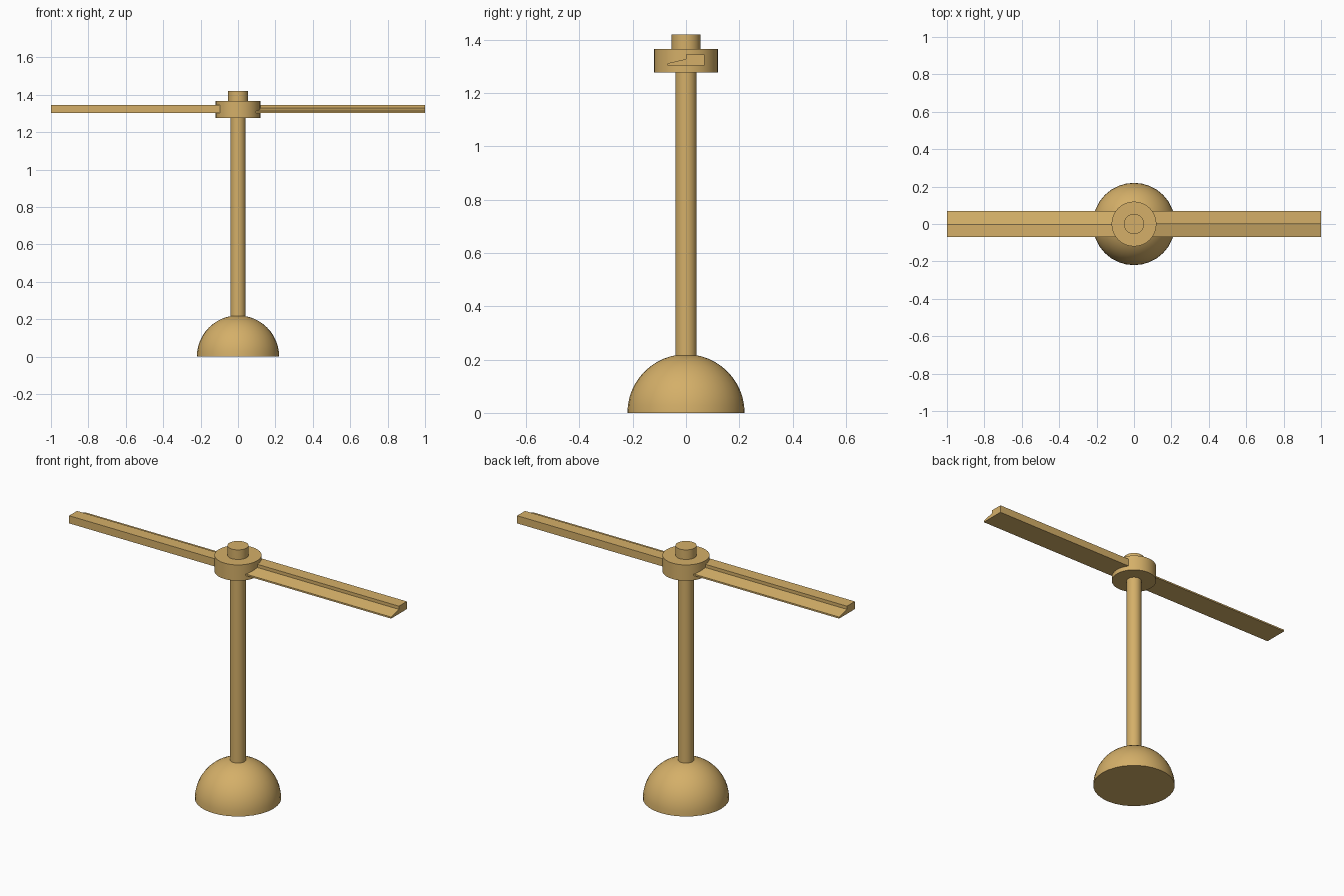
import bpy, bmesh, math

if "Cube" in bpy.data.objects:
    bpy.data.objects.remove(bpy.data.objects["Cube"])

mat = bpy.data.materials.new("tan")
mat.diffuse_color = (0.66, 0.43, 0.14, 1)
mat.use_nodes = True
mat.node_tree.nodes["Principled BSDF"].inputs["Base Color"].default_value = mat.diffuse_color


def finish(name, bm, smooth=True):
    bmesh.ops.recalc_face_normals(bm, faces=bm.faces)
    mesh = bpy.data.meshes.new(name)
    bm.to_mesh(mesh)
    bm.free()
    mesh.materials.append(mat)
    obj = bpy.data.objects.new(name, mesh)
    bpy.context.collection.objects.link(obj)
    if smooth:
        bpy.ops.object.select_all(action='DESELECT')
        obj.select_set(True)
        bpy.context.view_layer.objects.active = obj
        bpy.ops.object.shade_smooth_by_angle(angle=math.radians(30))
    return obj


def lathe(name, profile, sides=32):
    """Revolve an (r, z) profile that starts and ends on the axis."""
    bm = bmesh.new()
    verts = [bm.verts.new((r, 0, z)) for r, z in profile]
    edges = [bm.edges.new(pair) for pair in zip(verts, verts[1:])]
    bmesh.ops.spin(bm, geom=verts + edges, cent=(0, 0, 0), axis=(0, 0, 1),
                   angle=math.tau, steps=sides, use_merge=True)
    bmesh.ops.remove_doubles(bm, verts=bm.verts, dist=1e-5)
    return finish(name, bm)


def cylinder(name, r, z0, z1):
    return lathe(name, [(0, z0), (r, z0), (r, z1), (0, z1)])


def blade(name, angle):
    # Stepped cross-section: thick back bar and tapering front edge
    section = [(-0.07, 1.303), (0.07, 1.303), (0.07, 1.346),
               (0, 1.346), (0, 1.328), (-0.07, 1.312)]
    bm = bmesh.new()
    face = bm.faces.new([bm.verts.new((0.05, y, z)) for y, z in section])
    ext = bmesh.ops.extrude_face_region(bm, geom=[face], use_keep_orig=True)
    for v in ext["geom"]:
        if isinstance(v, bmesh.types.BMVert):
            v.co.x = 1.0
    obj = finish(name, bm, smooth=False)
    obj.rotation_euler.z = angle
    return obj


# Domed base
R = 0.22
dome = [(R * math.cos(i * math.pi / 24), R * math.sin(i * math.pi / 24)) for i in range(12)]
lathe("domed_base", [(0, 0)] + dome + [(0, R)])

# Mast, hub and cap
cylinder("mast", 0.04, 0.2, 1.29)
cylinder("rotor_hub", 0.12, 1.277, 1.366)
cylinder("hub_cap", 0.054, 1.36, 1.42)

# Two opposed blades
for i, side in enumerate(("right", "left")):
    blade(side + "_blade", i * math.pi)
